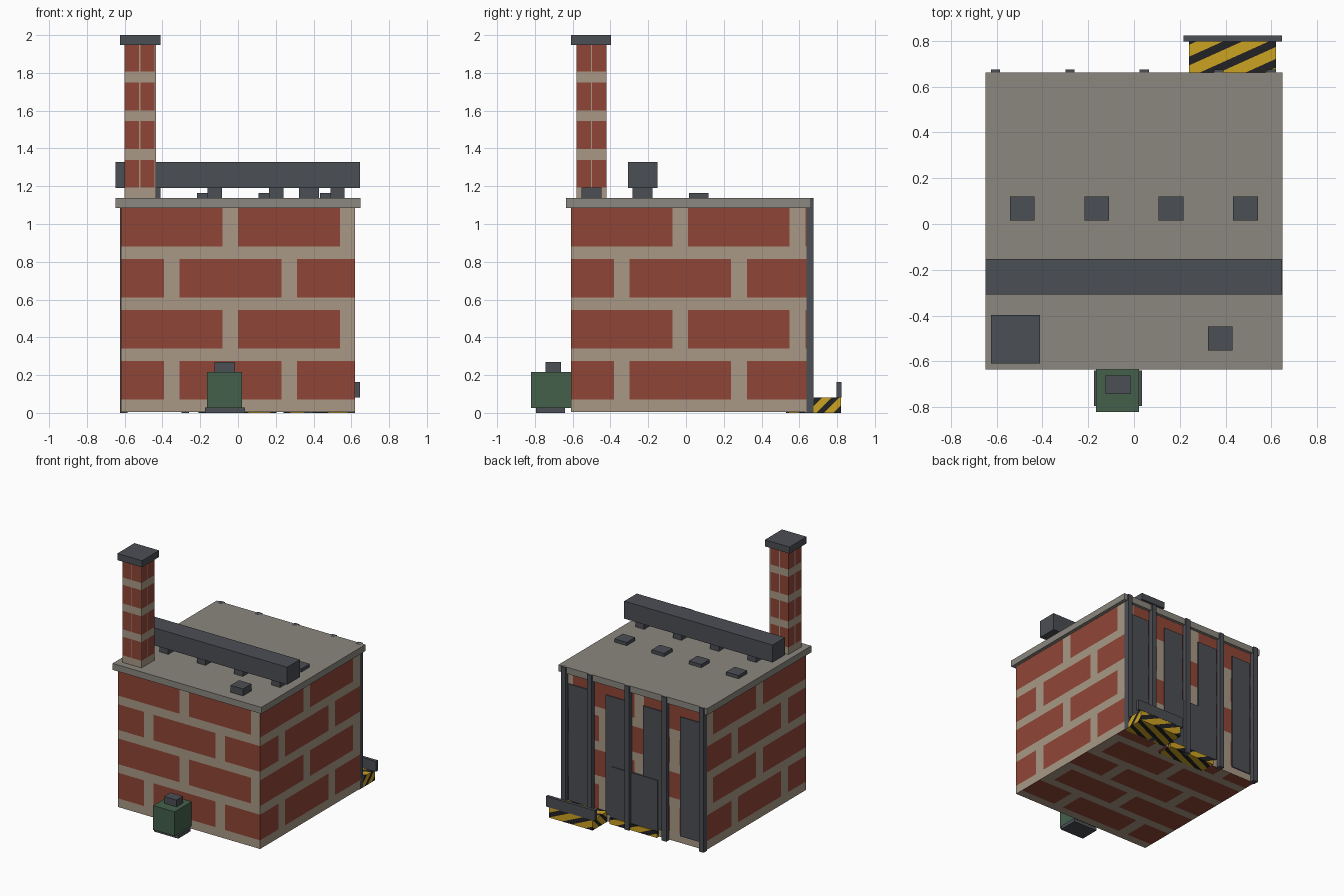
import bpy, bmesh, math
from mathutils import Vector

if "Cube" in bpy.data.objects:
    bpy.data.objects.remove(bpy.data.objects["Cube"])


def mat(name, rgb):
    lin = [((c / 255 + 0.055) / 1.055) ** 2.4 for c in rgb]
    m = bpy.data.materials.new(name)
    m.diffuse_color = (*lin, 1)
    m.use_nodes = True
    m.node_tree.nodes["Principled BSDF"].inputs["Base Color"].default_value = m.diffuse_color
    return m


BRICK = mat("red brick", (144, 69, 54))
MORTAR = mat("tan mortar", (168, 152, 134))
ROOF = mat("grey concrete", (139, 135, 127))
STEEL = mat("dark steel", (75, 78, 84))
GREEN = mat("machine green", (68, 96, 75))
YELLOW = mat("hazard yellow", (204, 162, 34))
BLACK = mat("hazard black", (34, 34, 37))


def box(name, x, y, z, *mats, cuts=(), rule=None):
    """Box from ranges; optional plane cuts and a per-face material rule."""
    bm = bmesh.new()
    bmesh.ops.create_cube(bm, size=1)
    for v in bm.verts:
        v.co = Vector([r[0] if c < 0 else r[1] for c, r in zip(v.co, (x, y, z))])
    for co, no in cuts:
        bmesh.ops.bisect_plane(bm, geom=bm.verts[:] + bm.edges[:] + bm.faces[:],
                               plane_co=co, plane_no=no, dist=1e-5)
    bm.normal_update()
    if rule:
        for f in bm.faces:
            f.material_index = rule(f.calc_center_median(), f.normal)
    me = bpy.data.meshes.new(name)
    bm.to_mesh(me)
    bm.free()
    for m in mats:
        me.materials.append(m)
    ob = bpy.data.objects.new(name, me)
    bpy.context.collection.objects.link(ob)
    return ob


def bricked(name, x, y, z, length, gap, row, joint, shift):
    """Block whose faces are cut into staggered bricks (0 brick, 1 mortar)."""
    period = length + gap
    cuts = []
    for axis, (lo, hi) in enumerate((x, y)):
        no = Vector([axis == i for i in range(3)])
        for k in range(-1, math.ceil((hi - lo) / period) + 1):
            for s in (0, shift):
                for e in (0, length):
                    cuts.append((no * (lo + k * period + s + e), no))
    for axis, (lo, hi) in ((1, y), (2, z)):
        no = Vector([axis == i for i in range(3)])
        for k in range(math.ceil((hi - lo) / row) + 1):
            for e in (0, joint):
                cuts.append((no * (lo + k * row + e), no))

    def rule(c, n):
        u = c.y - y[0] if abs(n.x) > 0.5 else c.x - x[0]
        v = c.y - y[0] if abs(n.z) > 0.5 else c.z - z[0]
        k = int(v // row)
        if v - k * row < joint:
            return 1
        s = shift if k % 2 == 0 else 0
        return 0 if (u - s) % period < length else 1

    return box(name, x, y, z, BRICK, MORTAR, cuts=cuts, rule=rule)


def hazard(name, x, y, z, period=0.09):
    """Block cut by slanted planes into yellow and black stripes."""
    no = Vector((-0.45, 1, -1))
    cuts = []
    for k in range(0, 14):
        for e in (0, 0.58 * period):
            cuts.append((no * ((k * period + e) / no.length_squared), no))
    return box(name, x, y, z, YELLOW, BLACK, cuts=cuts,
               rule=lambda c, n: 0 if c.dot(no) % period < 0.58 * period else 1)


# Building and roof
bricked("brick_building", (-0.62, 0.62), (-0.61, 0.638), (0.004, 1.087),
        0.538, 0.083, 0.27, 0.068, 0.311)
box("roof_slab", (-0.648, 0.648), (-0.635, 0.662), (1.086, 1.137), ROOF)

# Chimney with cap
bricked("chimney", (-0.6, -0.435), (-0.58, -0.42), (1.135, 1.95),
        0.076, 0.007, 0.2045, 0.058, 0.0)
box("chimney_cap", (-0.625, -0.41), (-0.61, -0.397), (1.948, 2.0), STEEL)

# Roof duct on stands
box("roof_duct", (-0.648, 0.645), (-0.308, -0.152), (1.19, 1.328), STEEL)
for i in range(4):
    cx = -0.448 + 0.325 * i
    box(f"duct_stand_{i}", (cx - 0.038, cx + 0.038), (-0.283, -0.178), (1.13, 1.195), STEEL)

# Roof vents
box("roof_vent", (0.322, 0.43), (-0.552, -0.447), (1.13, 1.192), STEEL)
for i in range(4):
    cx = -0.488 + 0.325 * i
    box(f"roof_hatch_{i}", (cx - 0.054, cx + 0.054), (0.015, 0.12), (1.13, 1.163), STEEL)
    # Tall steel panel on the back wall, in line with each hatch
    box(f"back_panel_{i}", (cx - 0.086, cx + 0.086), (0.63, 0.646), (0.06, 1.0), STEEL)

# Back posts
for i, cx in enumerate((-0.605, -0.28, 0.045, 0.37, 0.6)):
    box(f"back_post_{i}", (cx - 0.02, cx + 0.02), (0.63, 0.674), (0, 1.137), STEEL)

# Back door with hazard step
box("back_door", (-0.208, 0.203), (0.63, 0.651), (0.05, 0.45), STEEL)
hazard("door_step", (-0.208, 0.203), (0.53, 0.66), (0, 0.05))

# Loading platform with rail
hazard("loading_platform", (0.24, 0.62), (0.63, 0.82), (0, 0.082))
box("platform_rail", (0.217, 0.645), (0.797, 0.822), (0.082, 0.163), STEEL)

# Front machine unit
box("unit_base", (-0.175, 0.036), (-0.795, -0.64), (0, 0.028), STEEL)
box("unit_body", (-0.165, 0.022), (-0.82, -0.605), (0.026, 0.217), GREEN)
box("unit_top", (-0.124, -0.016), (-0.743, -0.662), (0.215, 0.27), STEEL)
